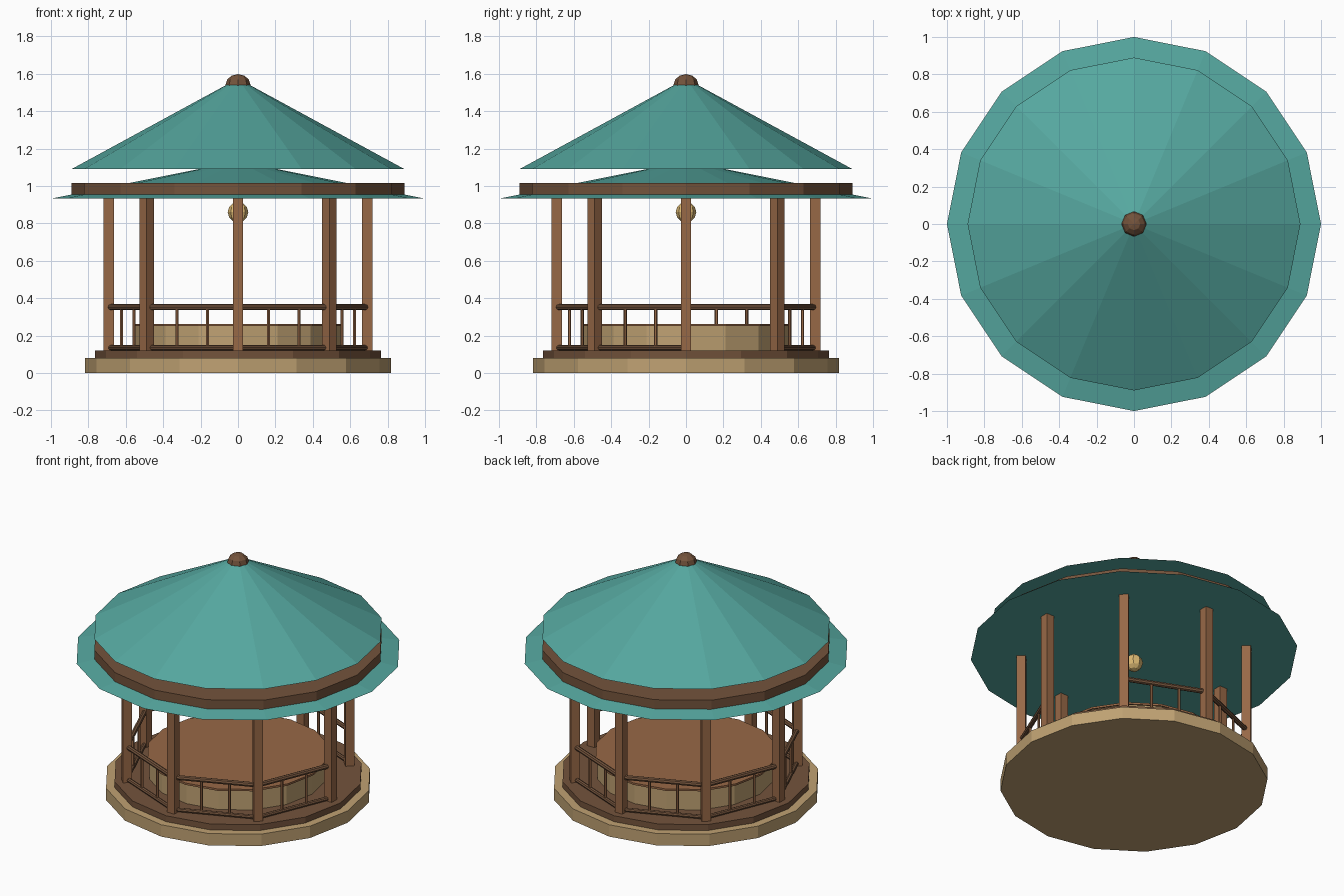
import bpy, math
from mathutils import Vector

if "Cube" in bpy.data.objects:
    bpy.data.objects.remove(bpy.data.objects["Cube"])


def material(name, rgb):
    m = bpy.data.materials.new(name)
    m.diffuse_color = [(c / 255) ** 2.2 for c in rgb] + [1]
    m.use_nodes = True
    m.node_tree.nodes["Principled BSDF"].inputs["Base Color"].default_value = m.diffuse_color
    return m


TEAL = material("teal_roof", (86, 166, 158))
STONE = material("tan_stone", (190, 160, 114))
WOOD = material("warm_wood", (150, 104, 72))
DARK = material("dark_wood", (115, 84, 62))
GOLD = material("lamp_gold", (222, 186, 116))


def finish(name, mat):
    ob = bpy.context.object
    ob.name = name
    ob.data.materials.append(mat)
    return ob


def drum(name, r, z0, z1, mat, r_top=None, sides=16):
    # Upright cylinder or cone with a vertex on the x axis
    bpy.ops.mesh.primitive_cone_add(vertices=sides, radius1=r, radius2=r if r_top is None else r_top,
                                    depth=z1 - z0, location=(0, 0, (z0 + z1) / 2))
    return finish(name, mat)


def bar(name, a, b, r, mat, sides=8):
    # Round bar between two points
    a, b = Vector(a), Vector(b)
    d = b - a
    bpy.ops.mesh.primitive_cylinder_add(vertices=sides, radius=r, depth=d.length, location=(a + b) / 2,
                                        rotation=d.to_track_quat('Z', 'Y').to_euler())
    return finish(name, mat)


def ball(name, r, z, mat, flat=1.0):
    bpy.ops.mesh.primitive_uv_sphere_add(segments=8, ring_count=6, radius=r, location=(0, 0, z))
    bpy.context.object.scale.z = flat
    return finish(name, mat)


# Stepped base and round platform
drum("base", 0.818, 0, 0.08, STONE)
drum("floor", 0.765, 0.08, 0.12, DARK)
drum("platform_wall", 0.55, 0.12, 0.25, STONE)
drum("platform_top", 0.56, 0.25, 0.263, WOOD)

# Two-tier roof with a beam disc between the tiers
drum("lower_roof", 1.0, 0.932, 1.132, TEAL, 0)
drum("roof_beam", 0.89, 0.945, 1.015, DARK)
drum("upper_roof", 0.89, 1.09, 1.574, TEAL, 0)
ball("finial", 0.067, 1.54, DARK, 0.86)

# Hanging lamp
ball("lamp", 0.055, 0.86, GOLD)

# Eight posts, with railings between all but one pair
N, R = 8, 0.69
for i in range(N):
    a, b = math.tau * i / N, math.tau * (i + 1) / N
    p = Vector((R * math.cos(a), R * math.sin(a), 0))
    q = Vector((R * math.cos(b), R * math.sin(b), 0))
    bpy.ops.mesh.primitive_cube_add(size=1, location=p + Vector((0, 0, 0.53)), rotation=(0, 0, a))
    post = finish(f"post_{i}", WOOD)
    post.scale = (0.056, 0.056, 0.82)
    if i == 0:
        continue  # entrance
    lo, hi = Vector((0, 0, 0.135)), Vector((0, 0, 0.352))
    bar(f"top_rail_{i}", p + hi, q + hi, 0.016, DARK)
    bar(f"bottom_rail_{i}", p + lo, q + lo, 0.014, DARK)
    for k in (1, 2):
        c = p.lerp(q, k / 3)
        bar(f"baluster_{i}_{k}", c + lo, c + hi, 0.009, WOOD, 6)
